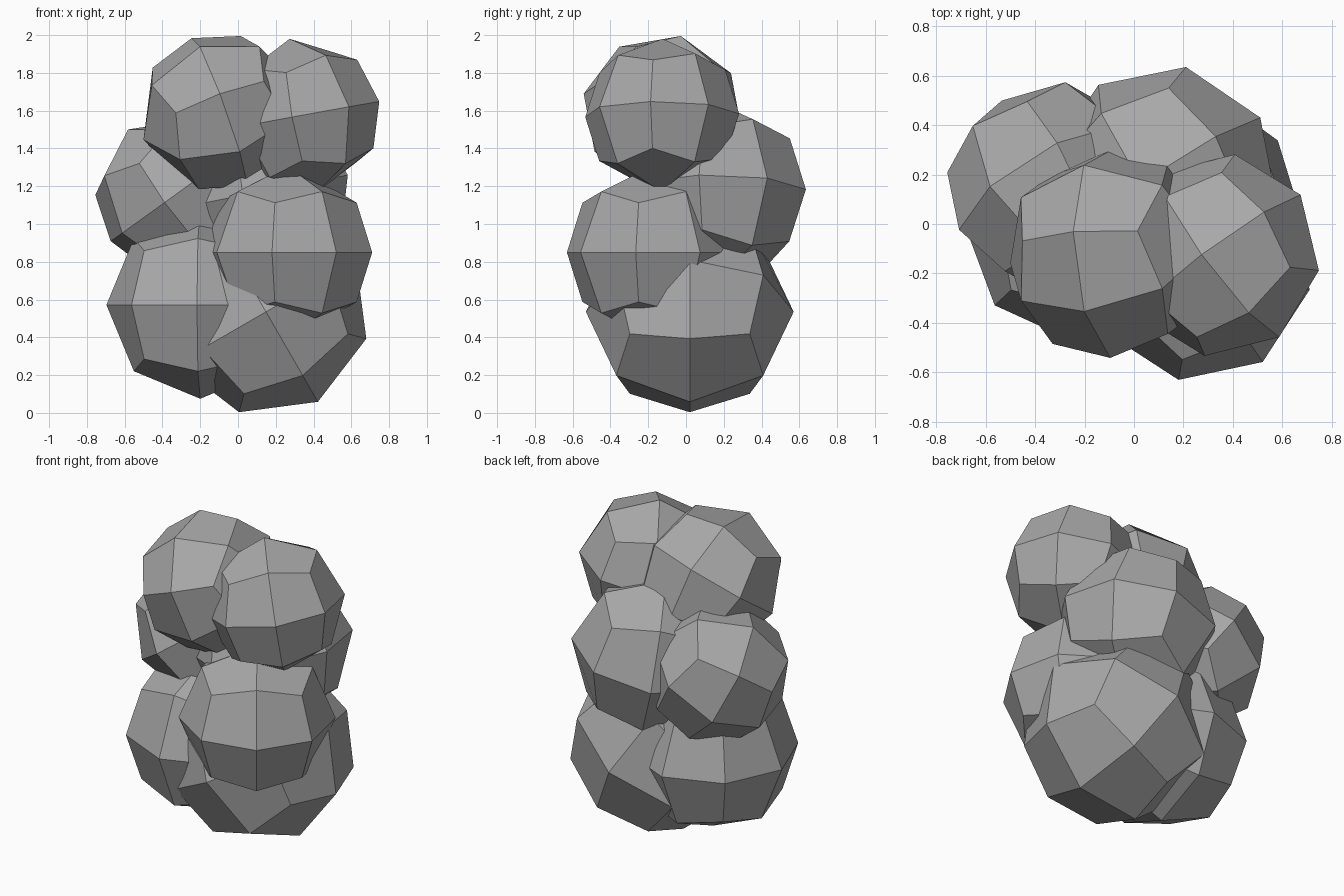
import bpy, bmesh
from mathutils import Vector, Matrix

if "Cube" in bpy.data.objects:
    bpy.data.objects.remove(bpy.data.objects["Cube"])

# dark grey stone
stone = bpy.data.materials.new("dark_grey")
stone.diffuse_color = (.39, .39, .39, 1)
stone.use_nodes = True
stone.node_tree.nodes["Principled BSDF"].inputs["Base Color"].default_value = stone.diffuse_color


def rock_ball(name, centre, radius, ax, az):
    """Flat-shaded quad sphere (2x2 quads per cube side), turned so its x and z axes lie along ax, az."""
    x = Vector(ax).normalized()
    z = Vector(az)
    z = (z - x * z.dot(x)).normalized()
    turn = Matrix((x, z.cross(x), z)).transposed().to_4x4()
    bm = bmesh.new()
    bmesh.ops.create_cube(bm, size=2)
    bmesh.ops.subdivide_edges(bm, edges=bm.edges[:], cuts=1, use_grid_fill=True)
    for v in bm.verts:
        v.co = v.co.normalized() * radius
    bm.transform(Matrix.Translation(centre) @ turn)
    mesh = bpy.data.meshes.new(name)
    bm.to_mesh(mesh)
    bm.free()
    mesh.materials.append(stone)
    obj = bpy.data.objects.new(name, mesh)
    bpy.context.collection.objects.link(obj)
    return obj


# bottom layer
rock_ball("lower_left_ball", (-.20, .01, .572), .497, (1, -.035, 0), (0, 0, 1))
rock_ball("lower_right_ball", (.148, .02, .535), .55, (.866, 0, .5), (-.5, 0, .866))

# middle layer
rock_ball("middle_front_ball", (.263, -.183, .85), .455, (.824, .566, 0), (0, 0, 1))
rock_ball("middle_back_ball", (.118, .163, 1.168), .481, (.815, .555, .156), (-.2, 0, .98))
rock_ball("middle_left_ball", (-.333, .153, 1.155), .426, (-.66, -.585, -.478), (-.591, -.006, .81))

# top layer
rock_ball("upper_left_ball", (-.097, -.123, 1.591), .43, (.939, .082, .337), (-.243, -.537, .809))
rock_ball("upper_right_ball", (.347, -.126, 1.575), .412, (1.122, .84, .2), (-.186, 0, .98))
